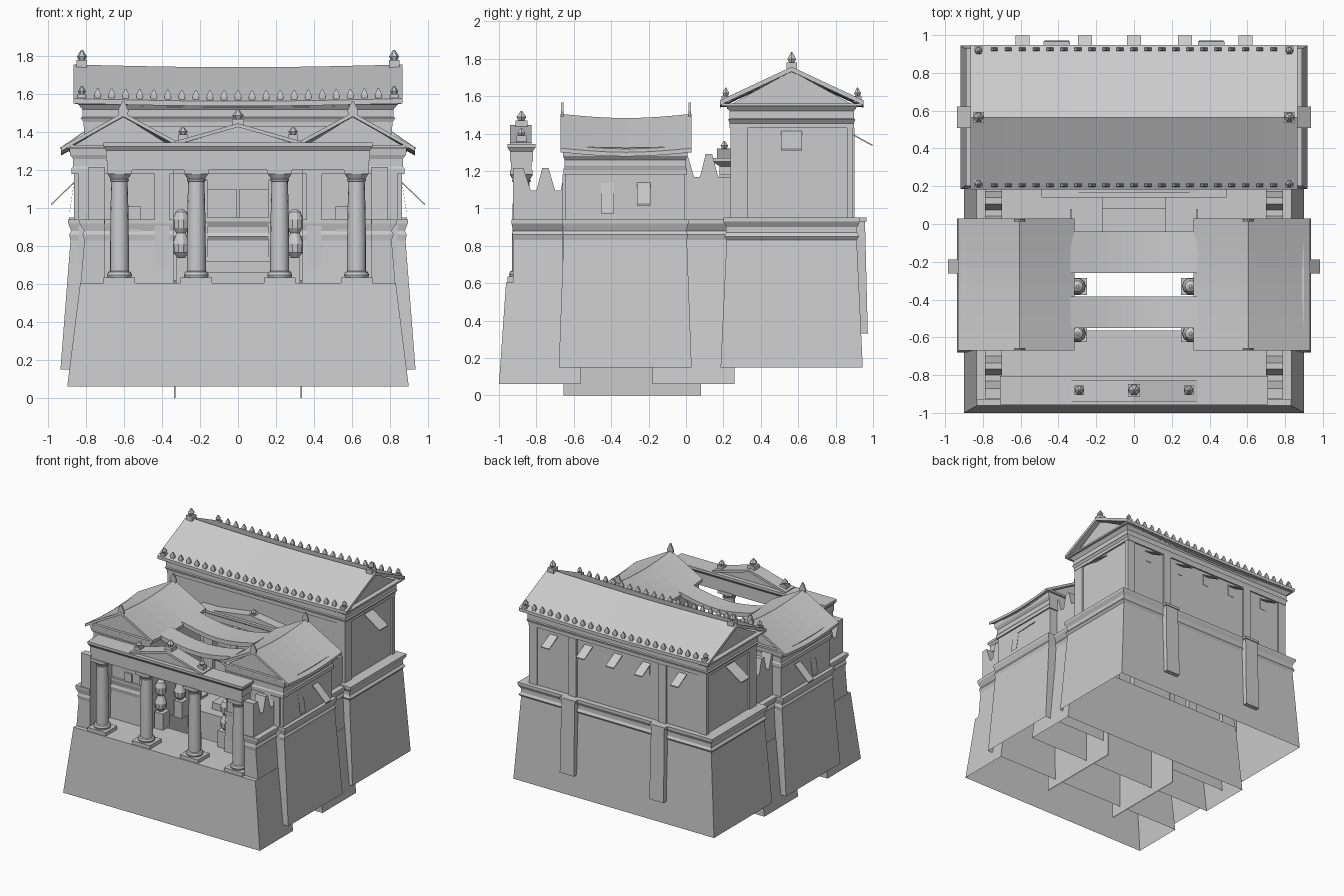
import bpy, bmesh, math

def loft(name, rings, cap0=True, cap1=True):
    """Skin a list of equal-length closed rings."""
    bm = bmesh.new()
    vr = [[bm.verts.new(p) for p in r] for r in rings]
    n = len(rings[0])
    for a, b in zip(vr, vr[1:]):
        for i in range(n):
            j = (i + 1) % n
            bm.faces.new((a[i], a[j], b[j], b[i]))
    if cap0:
        bm.faces.new(vr[0][::-1])
    if cap1:
        bm.faces.new(vr[-1])
    bmesh.ops.recalc_face_normals(bm, faces=bm.faces[:])
    me = bpy.data.meshes.new(name)
    bm.to_mesh(me)
    bm.free()
    ob = bpy.data.objects.new(name, me)
    bpy.context.collection.objects.link(ob)
    return ob

def rect(x0, x1, y0, y1, z):
    return [(x0, y0, z), (x1, y0, z), (x1, y1, z), (x0, y1, z)]

def box(name, x0, x1, y0, y1, z0, z1):
    return loft(name, [rect(x0, x1, y0, y1, z0), rect(x0, x1, y0, y1, z1)])

def shell(name, x0, x1, y0, y1, levels, s=1, inner=1):
    """Stepped/battered wall, open below; levels are (x offset, y offset, z)."""
    return loft(name, [rect(s * (x0 - ox * inner), s * (x1 + ox), y0 - oy, y1 + oy, z)
                       for ox, oy, z in levels], cap0=False)

def prism(name, prof, v0, v1, axis, sag=0.0, n=1):
    """Extrude a (u, z) profile along x or y, with optional sag."""
    rings = []
    for k in range(n + 1):
        t = k / n
        v = v0 + (v1 - v0) * t
        d = sag * math.sin(math.pi * t)
        rings.append([(v, u, z - d) if axis == 'x' else (u, v, z - d) for u, z in prof])
    return loft(name, rings)

def chevron(ua, za, um, zm, ub, zb, t):
    return [(ua, za), (um, zm), (ub, zb), (ub, zb - t), (um, zm - t), (ua, za - t)]

def turned(name, cx, cy, prof, n=12):
    return loft(name, [[(cx + r * math.cos(2 * math.pi * i / n), cy + r * math.sin(2 * math.pi * i / n), z)
                        for i in range(n)] for r, z in prof])

def acroterion(name, x, y, z, h, w):
    box(name + "_block", x - w, x + w, y - w, y + w, z, z + h * .45)
    turned(name + "_bud", x, y, [(w * .6, z + h * .45), (w * .95, z + h * .65), (w * .15, z + h)], 6)

# podium under the portico and connecting podium behind the courtyard
loft("front_podium", [rect(-.9, .9, -1, -.565, .06), rect(-.832, .832, -.962, -.565, .605)], cap0=False)
loft("rear_podium", [rect(-.9, .9, -.18, .26, .06), rect(-.832, .832, -.18, .26, .605)], cap0=False)

# rear hall: battered base, string moulding, upper wall, entablature
shell("rear_hall", -.8, .8, .245, .885,
      [(.118, .06, .15), (.07, .028, .83), (.085, .04, .85), (.07, .03, .87), (.07, .03, .90),
       (.09, .045, .93), (.09, .045, .95), (0, 0, .95), (0, 0, 1.43), (.015, .012, 1.43), (.015, .012, 1.455),
       (.03, .02, 1.475), (.02, .012, 1.48), (.02, .012, 1.52), (.04, .03, 1.545), (.05, .045, 1.555)])
for sx in (-1, 1):
    for y0, y1 in ((.237, .33), (.86, .893)):
        box("hall_corner_pilaster", *sorted((sx * .74, sx * .812)), y0, y1, .95, 1.44)
    # rear buttresses with thin strips above
    x = sx * .41
    loft("rear_buttress", [rect(x - .065, x + .065, .90, .972, .33), rect(x - .06, x + .06, .87, .957, .93)])
    box("buttress_cap", x - .07, x + .07, .88, .965, .93, .95)
    box("rear_pilaster", x - .035, x + .035, .88, .9, .95, 1.43)

# hall roof with tympanum, antefixes and acroteria
prism("hall_roof", chevron(.182, 1.578, .565, 1.757, .948, 1.578, .026), -.866, .866, 'x', .014, 10)
prism("hall_tympanum", [(.22, 1.545), (.565, 1.735), (.91, 1.545)], -.82, .82, 'x', .014, 10)
prism("hall_cornice", [(.19, 1.548), (.19, 1.562), (.94, 1.562), (.94, 1.548)], -.86, .86, 'x', .006, 10)
for y in (.205, .925):
    for i in range(21):
        x = -.74 + i * .074
        z = 1.57 - .014 * math.sin(math.pi * (x + .866) / 1.732)
        loft("antefix", [[(x + u * a, y + v * b, z + h) for u, v in ((-1, -1), (1, -1), (1, 1), (-1, 1))]
                         for a, b, h in ((.013, .008, 0), (.018, .009, .035), (.003, .003, .066))])
for x in (-.823, .823):
    acroterion("ridge_acroterion", x, .565, 1.735, .10, .028)
    for y in (.213, .917):
        acroterion("corner_acroterion", x, y, 1.565, .08, .022)

def awning(name, axis, c, w, a, za, b, zb, s=1):
    t = .008
    prof = [(s * a, za), (s * b, zb), (s * b, zb - t), (s * a, za - t)]
    prism(name, prof, c - w, c + w, axis)

# window awnings and the windows behind them
for x in (-.59, -.26, 0, .27, .59):
    awning("rear_awning", 'x', x, .037, .88, 1.405, .998, 1.34)
    box("rear_window", x - .03, x + .03, .88, .888, 1.31, 1.40)
for s in (-1, 1):
    awning("hall_side_awning", 'y', .565, .056, .79, 1.42, .938, 1.318, s)
    awning("wing_awning", 'y', -.225, .036, .85, 1.153, .985, 1.023, s)
    awning("wing_shutter", 'y', -.42, .035, .863, 1.15, .888, .98, s)

# two side wings with gabled roofs facing the front
for s in (-1, 1):
    shell("wing", .34, .865, -.645, -.005,
          [(.071, .035, .15), (.018, .01, .83), (.025, .015, .86), (.015, .008, .88), (.03, .018, .92),
           (.03, .018, .94), (0, 0, .94), (0, 0, 1.18), (.012, .01, 1.18), (.012, .01, 1.21), (.004, .004, 1.22),
           (.004, .004, 1.26), (.02, .012, 1.28), (.025, .015, 1.315)], s, inner=0)
    # courtyard side wall reaching the ground
    loft("court_wall", [rect(s * .33, s * .338, -.655, .08, 0), rect(s * .33, s * .338, -.655, .08, .62)], cap0=False)
    prism("wing_roof", [(s * u, z) for u, z in chevron(.932, 1.322, .605, 1.505, .316, 1.348, .022)],
          -.67, .03, 'y', .022, 8)
    prism("wing_tympanum", [(s * .89, 1.315), (s * .605, 1.485), (s * .335, 1.315)], -.64, 0, 'y', .02, 8)
    prism("wing_cornice", [(s * .90, 1.318), (s * .90, 1.334), (s * .32, 1.334), (s * .32, 1.318)], -.665, .025, 'y', .01, 8)
    for y in (-.662, .02):
        loft("wing_finial", [[(s * .605 + u * a, y + v * .006, z) for u, v in ((-1, -1), (1, -1), (1, 1), (-1, 1))]
                             for a, z in ((.022, 1.48), (.028, 1.515), (.004, 1.565))])
    # wing doorways to the porch
    box("wing_doorway", *sorted((s * .515, s * .58)), -.655, -.64, .62, 1.01)
    for x in (.40, .80):
        box("wing_pilaster", *sorted((s * (x - .04), s * (x + .04))), -.66, -.64, .605, 1.18)

    # crenellated side walls
    low, high = 1.095, 1.217
    front = [(-.925, .9), (-.925, high), (-.87, high), (-.83, low), (-.80, low), (-.768, high), (-.735, high),
             (-.70, low), (-.67, low), (-.645, high), (-.63, high), (-.63, .9)]
    rear = [(-.02, .9), (-.02, 1.28), (.01, 1.28), (.043, 1.168), (.075, 1.168), (.105, 1.29), (.14, 1.29),
            (.172, 1.168), (.25, 1.168), (.25, .9)]
    for nm, pr in (("front_battlement", front), ("rear_battlement", rear)):
        prism(nm, pr, s * .70, s * .79, 'x')
    for y0, y1 in ((-.925, -.63), (-.02, .25)):
        shell("side_wall", .705, .79, y0, y1,
              [(.04, 0, .60), (.02, 0, .83), (.03, .005, .86), (.02, 0, .88), (.045, .008, .92), (.045, .008, .94),
               (0, 0, .94)], s, inner=0)

# portico columns
for x in (-.625, -.22, .22, .625):
    y = -.88
    box("column_plinth", x - .083, x + .083, y - .075, y + .075, .605, .635)
    col = turned("column", x, y, [(.062, .635), (.066, .648), (.06, .663), (.05, .668), (.05, .80), (.047, 1.0),
                                  (.043, 1.14), (.05, 1.143), (.05, 1.15), (.045, 1.153), (.062, 1.18)], 16)
    for p in col.data.polygons:
        p.use_smooth = abs(p.normal.z) < .3
    box("column_abacus", x - .065, x + .065, y - .06, y + .06, 1.18, 1.205)

# portico entablature, pediment and ornaments
loft("portico_entablature", [rect(-.69 - o, .69 + o, -.935 - o, -.825 + o, z) for o, z in
                             ((0, 1.2), (0, 1.25), (.006, 1.25), (.006, 1.305), (.02, 1.325), (.02, 1.345))])
prism("portico_tympanum", [(-.30, 1.34), (0, 1.43), (.30, 1.34)], -.92, -.84, 'y')
prism("portico_pediment", chevron(-.335, 1.352, 0, 1.447, .335, 1.352, .02), -.94, -.825, 'y')
acroterion("pediment_acroterion", 0, -.88, 1.43, .09, .032)
for x in (-.29, .29):
    acroterion("pediment_acroterion", x, -.88, 1.355, .075, .026)

# sagging roof spans joining the wings over the courtyard
def span(name, y0, y1):
    prism(name, [(y0, 1.345), (y1, 1.345), (y1, 1.31), (y0, 1.31)], -.335, .335, 'x', .05, 10)
span("court_span_front", -.55, -.385)
span("court_span_rear", -.26, -.04)

# hall doorway: steps, leaves, frame, hood
box("hall_step", -.17, .17, -.1, .245, .605, .66)
box("hall_step_upper", -.17, .17, .08, .245, .66, .72)
for s in (-1, 1):
    box("door_leaf", *sorted((s * .004, s * .16)), .225, .25, .72, 1.1)
    box("door_jamb", *sorted((s * .16, s * .21)), .205, .25, .605, 1.15)
    box("hood_pier", *sorted((s * .36, s * .44)), .18, .25, .605, 1.2)
loft("door_hood", [rect(-.45 - o, .45 + o, .18 - o, .25, z) for o, z in ((0, 1.18), (0, 1.225), (.04, 1.25), (.04, 1.27))])
prism("door_pediment", [(-.35, 1.27), (0, 1.32), (.35, 1.27)], .165, .25, 'y')
acroterion("door_acroterion", 0, .205, 1.29, .07, .025)

# guardian statues on plinths at the courtyard sides
for s in (-1, 1):
    for y in (-.33, -.58):
        box("statue_plinth", *sorted((s * .25, s * .325)), y - .045, y + .045, .605, .74)
        turned("statue", s * .30, y, [(.02, .74), (.042, .765), (.046, .81), (.03, .855), (.025, .87), (.042, .895),
                                      (.044, .94), (.03, .98), (.008, .995)], 10)
